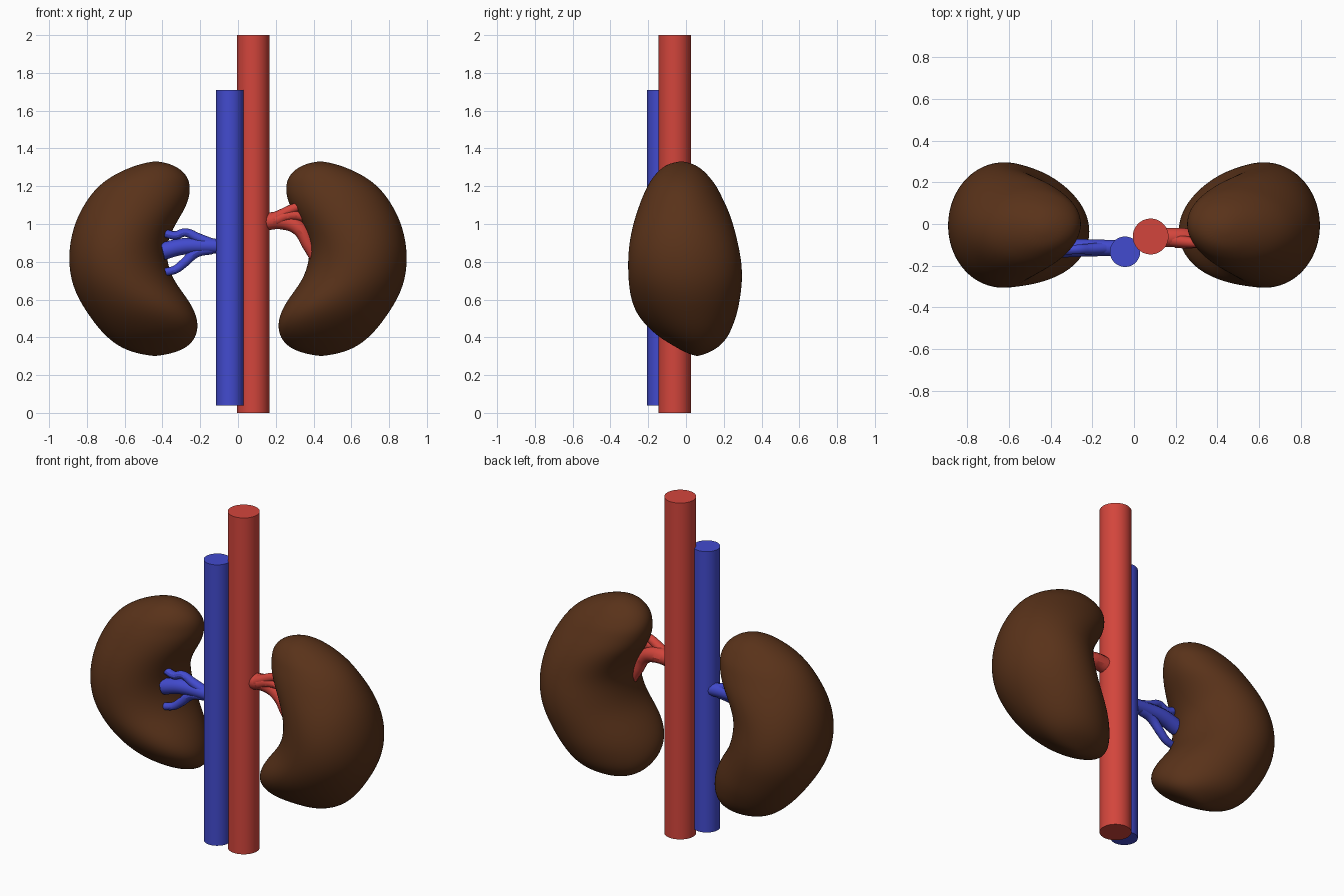
import bpy, bmesh, math
from mathutils import Vector

if "Cube" in bpy.data.objects:
    bpy.data.objects.remove(bpy.data.objects["Cube"])


def material(name, rgb):
    m = bpy.data.materials.new(name)
    m.diffuse_color = (*rgb, 1)
    m.use_nodes = True
    m.node_tree.nodes["Principled BSDF"].inputs["Base Color"].default_value = m.diffuse_color
    return m


BROWN = material("kidney_brown", (0.10, 0.032, 0.010))
RED = material("artery_red", (0.65, 0.06, 0.045))
BLUE = material("vein_blue", (0.055, 0.07, 0.62))

# Kidney slices: z, inner x, outer x, front y, back y, inner tip y offset
SLICES = [
    (1.315, .345, .53, -.105, .05, .00), (1.28, .29, .62, -.15, .095, .01),
    (1.24, .262, .69, -.187, .127, .02), (1.20, .252, .74, -.212, .155, .03),
    (1.15, .254, .785, -.237, .18, .03), (1.08, .278, .83, -.263, .215, .03),
    (1.00, .33, .867, -.287, .247, .02), (.90, .377, .892, -.303, .277, 0),
    (.80, .375, .898, -.31, .297, 0), (.70, .34, .885, -.302, .306, -.02),
    (.61, .268, .85, -.279, .303, -.06), (.53, .222, .80, -.243, .292, -.08),
    (.46, .208, .75, -.188, .267, -.08), (.40, .222, .695, -.125, .235, -.06),
    (.35, .262, .63, -.05, .185, -.03), (.318, .335, .55, .0, .12, 0),
]
SIDES = 28


def kidney(name, side):
    bm = bmesh.new()
    rings = []
    for z, xi, xo, yf, yb, tip in SLICES:
        ring = []
        for i in range(SIDES):
            c = math.cos(math.tau * i / SIDES)
            s = math.sin(math.tau * i / SIDES)
            x = (xi + xo) / 2 + (xo - xi) / 2 * c
            y = (yf + yb) / 2 + (yb - yf) / 2 * s + tip * ((1 - c) / 2) ** 2
            ring.append(bm.verts.new((side * x, y, z)))
        rings.append(ring)
    top = bm.verts.new((side * .435, -.025, 1.335))
    bottom = bm.verts.new((side * .44, .06, .298))
    for i in range(SIDES):
        j = (i + 1) % SIDES
        for a, b in zip(rings, rings[1:]):
            bm.faces.new((a[i], a[j], b[j], b[i]))
        bm.faces.new((top, rings[0][j], rings[0][i]))
        bm.faces.new((bottom, rings[-1][i], rings[-1][j]))
    bmesh.ops.recalc_face_normals(bm, faces=bm.faces)
    for f in bm.faces:
        f.smooth = True
    me = bpy.data.meshes.new(name)
    bm.to_mesh(me)
    bm.free()
    me.materials.append(BROWN)
    ob = bpy.data.objects.new(name, me)
    bpy.context.collection.objects.link(ob)
    sub = ob.modifiers.new("smooth", 'SUBSURF')
    sub.levels = sub.render_levels = 2


def vessel(name, x, y, r, z0, z1, mat):
    bpy.ops.mesh.primitive_cylinder_add(vertices=48, radius=r, depth=z1 - z0,
                                        location=(x, y, (z0 + z1) / 2))
    ob = bpy.context.object
    ob.name = name
    ob.data.materials.append(mat)
    bpy.ops.object.shade_smooth_by_angle()


def branch(name, points, mat):
    # Tube through (x, y, z, radius) points
    cu = bpy.data.curves.new(name, 'CURVE')
    cu.dimensions = '3D'
    cu.bevel_depth = 1
    cu.bevel_resolution = 4
    cu.resolution_u = 8
    cu.use_fill_caps = True
    sp = cu.splines.new('BEZIER')
    sp.bezier_points.add(len(points) - 1)
    for bp, (x, y, z, r) in zip(sp.bezier_points, points):
        bp.co = Vector((x, y, z))
        bp.radius = r
        bp.handle_left_type = bp.handle_right_type = 'AUTO'
    cu.materials.append(mat)
    ob = bpy.data.objects.new(name, cu)
    bpy.context.collection.objects.link(ob)
    bpy.ops.object.select_all(action='DESELECT')
    ob.select_set(True)
    bpy.context.view_layer.objects.active = ob
    bpy.ops.object.convert(target='MESH')
    bpy.ops.object.shade_smooth_by_angle()


# Kidneys
kidney("kidney_left", 1)
kidney("kidney_right", -1)

# Main vessels
vessel("aorta", .08, -.06, .086, 0, 2, RED)
vessel("vena_cava", -.043, -.133, .073, .04, 1.71, BLUE)

# Renal artery
branch("artery_trunk", [(.12, -.065, 1.01, .047), (.24, -.065, 1.015, .045),
                        (.325, -.075, .975, .04), (.375, -.075, .89, .036),
                        (.41, -.07, .82, .03)], RED)
branch("artery_upper_branch", [(.18, -.075, 1.02, .035), (.24, -.085, 1.055, .028),
                               (.30, -.09, 1.085, .024), (.35, -.09, 1.095, .022)], RED)
branch("artery_middle_branch", [(.20, -.085, 1.02, .03), (.27, -.09, 1.045, .027),
                                (.33, -.085, 1.04, .025), (.39, -.07, 1.0, .022)], RED)

# Renal vein
branch("vein_trunk", [(-.07, -.115, .88, .038), (-.18, -.115, .885, .04),
                      (-.30, -.115, .88, .044), (-.40, -.12, .855, .046)], BLUE)
branch("vein_upper_branch", [(-.13, -.115, .89, .03), (-.21, -.12, .925, .026),
                             (-.28, -.122, .955, .022), (-.33, -.125, .94, .022),
                             (-.385, -.12, .95, .022)], BLUE)
branch("vein_lower_branch", [(-.14, -.115, .87, .03), (-.22, -.12, .85, .027),
                             (-.29, -.125, .79, .024), (-.33, -.13, .76, .022),
                             (-.385, -.135, .745, .021)], BLUE)
